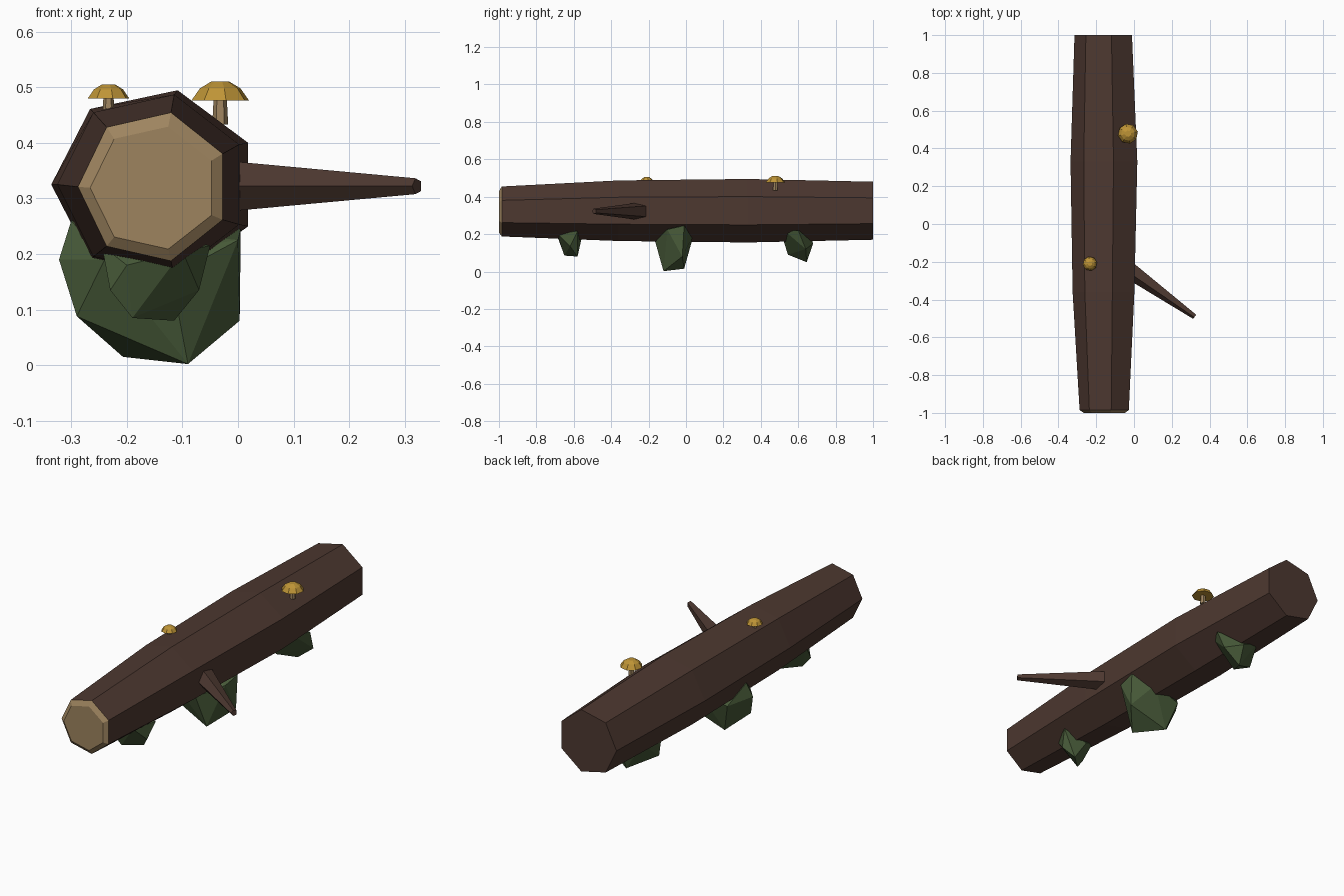
import bpy, bmesh, math
from mathutils import Vector

if "Cube" in bpy.data.objects:
    bpy.data.objects.remove(bpy.data.objects["Cube"])


def srgb(r, g, b):
    return [((c / 255 + 0.055) / 1.055) ** 2.4 for c in (r, g, b)] + [1]


def material(name, *rgb):
    m = bpy.data.materials.new(name)
    m.diffuse_color = srgb(*rgb)
    m.use_nodes = True
    m.node_tree.nodes["Principled BSDF"].inputs["Base Color"].default_value = m.diffuse_color
    return m


bark = material("dark bark", 77, 56, 48)
wood = material("pale wood", 158, 132, 95)
gold = material("golden cap", 190, 148, 54)
moss_green = material("moss green", 73, 92, 58)


def finish(name, bm, *mats):
    bmesh.ops.recalc_face_normals(bm, faces=bm.faces)
    me = bpy.data.meshes.new(name)
    bm.to_mesh(me)
    bm.free()
    for m in mats:
        me.materials.append(m)
    ob = bpy.data.objects.new(name, me)
    bpy.context.collection.objects.link(ob)
    return ob


def loft(name, rings, *mats):
    """Skin a list of equal-sized point rings and close both ends."""
    bm = bmesh.new()
    loops = [[bm.verts.new(p) for p in ring] for ring in rings]
    n = len(loops[0])
    for a, b in zip(loops, loops[1:]):
        for i in range(n):
            j = (i + 1) % n
            bm.faces.new((a[i], a[j], b[j], b[i]))
    bm.faces.new(loops[0])
    bm.faces.new(loops[-1])
    return finish(name, bm, *mats)


def ring(center, u, v, ru, rv, n, start=0.0):
    c, u, v = Vector(center), Vector(u), Vector(v)
    angles = [start + math.tau * i / n for i in range(n)]
    return [c + u * ru * math.cos(a) + v * rv * math.sin(a) for a in angles]


X, Y, Z = (1, 0, 0), (0, 1, 0), (0, 0, 1)

# Log: seven-sided trunk, swelling in the middle, with a bevelled sawn front
# Each section: y, centre x, centre z, half-width, half-height
sections = [
    (-1.0, -0.151, 0.319, 0.115, 0.113),
    (-0.985, -0.151, 0.321, 0.137, 0.137),
    (-0.36, -0.153, 0.325, 0.172, 0.166),
    (0.33, -0.150, 0.325, 0.186, 0.174),
    (1.0, -0.155, 0.325, 0.160, 0.159),
]
log = loft("log", [ring((x, y, z), X, Z, rx, rz, 7, math.pi)
                   for y, x, z, rx, rz in sections], bark, wood)
for f in log.data.polygons:
    if f.center.y < -0.98:
        f.material_index = 1

# Branch: tapered five-sided stub
base, tip = Vector((0.0, -0.258, 0.322)), Vector((0.322, -0.490, 0.322))
along = (tip - base).normalized()
side = Vector((along.y, -along.x, 0))
loft("branch", [ring(base - along * 0.04, side, Z, 0.050, 0.050, 5),
                ring(tip, side, Z, 0.015, 0.015, 5)], bark)


# Mushrooms: stem and faceted dome cap
def mushroom(label, x, y, foot, rim, top, radius, stem):
    h = top - rim
    loft(label + "_mushroom_stem",
         [ring((x, y, foot), X, Y, stem * 1.1, stem * 1.1, 6),
          ring((x, y, rim + h * 0.2), X, Y, stem * 0.9, stem * 0.9, 6)], wood)
    profile = [(1.0, 0.0), (0.70, 0.65), (0.32, 1.0)]
    loft(label + "_mushroom_cap",
         [ring((x, y, rim + h * t), X, Y, radius * r, radius * r, 8, 0.2)
          for r, t in profile], gold)


mushroom("large", -0.032, 0.478, 0.433, 0.476, 0.510, 0.053, 0.013)
mushroom("small", -0.233, -0.210, 0.450, 0.480, 0.505, 0.038, 0.010)


# Moss clumps: faceted lumps hanging below the log
def moss(name, points):
    bm = bmesh.new()
    for p in points:
        bm.verts.new(p)
    res = bmesh.ops.convex_hull(bm, input=bm.verts)
    extra = {g for g in res["geom_interior"] + res["geom_unused"]
             if isinstance(g, bmesh.types.BMVert)}
    bmesh.ops.delete(bm, geom=list(extra), context='VERTS')
    finish(name, bm, moss_green)


moss("front_moss", [
    (-0.245, -0.60, 0.215), (-0.23, -0.66, 0.135), (-0.19, -0.65, 0.085),
    (-0.115, -0.58, 0.080), (-0.07, -0.62, 0.135), (-0.05, -0.58, 0.215),
    (-0.10, -0.69, 0.205), (-0.20, -0.685, 0.18), (-0.17, -0.56, 0.17),
    (-0.15, -0.62, 0.24)])
moss("middle_moss", [
    (-0.30, -0.05, 0.26), (-0.322, -0.07, 0.19), (-0.29, -0.10, 0.088),
    (-0.207, -0.01, 0.015), (-0.09, -0.12, 0.002), (0.003, -0.02, 0.08),
    (0.005, -0.01, 0.245), (0.0, -0.10, 0.225), (-0.12, -0.165, 0.16),
    (-0.24, -0.16, 0.19), (-0.10, 0.042, 0.20), (-0.25, 0.03, 0.16)])
moss("back_moss", [
    (-0.27, 0.58, 0.22), (-0.25, 0.57, 0.12), (-0.17, 0.545, 0.09),
    (-0.12, 0.645, 0.05), (-0.03, 0.64, 0.12), (-0.02, 0.60, 0.22),
    (-0.06, 0.53, 0.215), (-0.15, 0.52, 0.17), (-0.12, 0.68, 0.15),
    (-0.22, 0.66, 0.20)])
